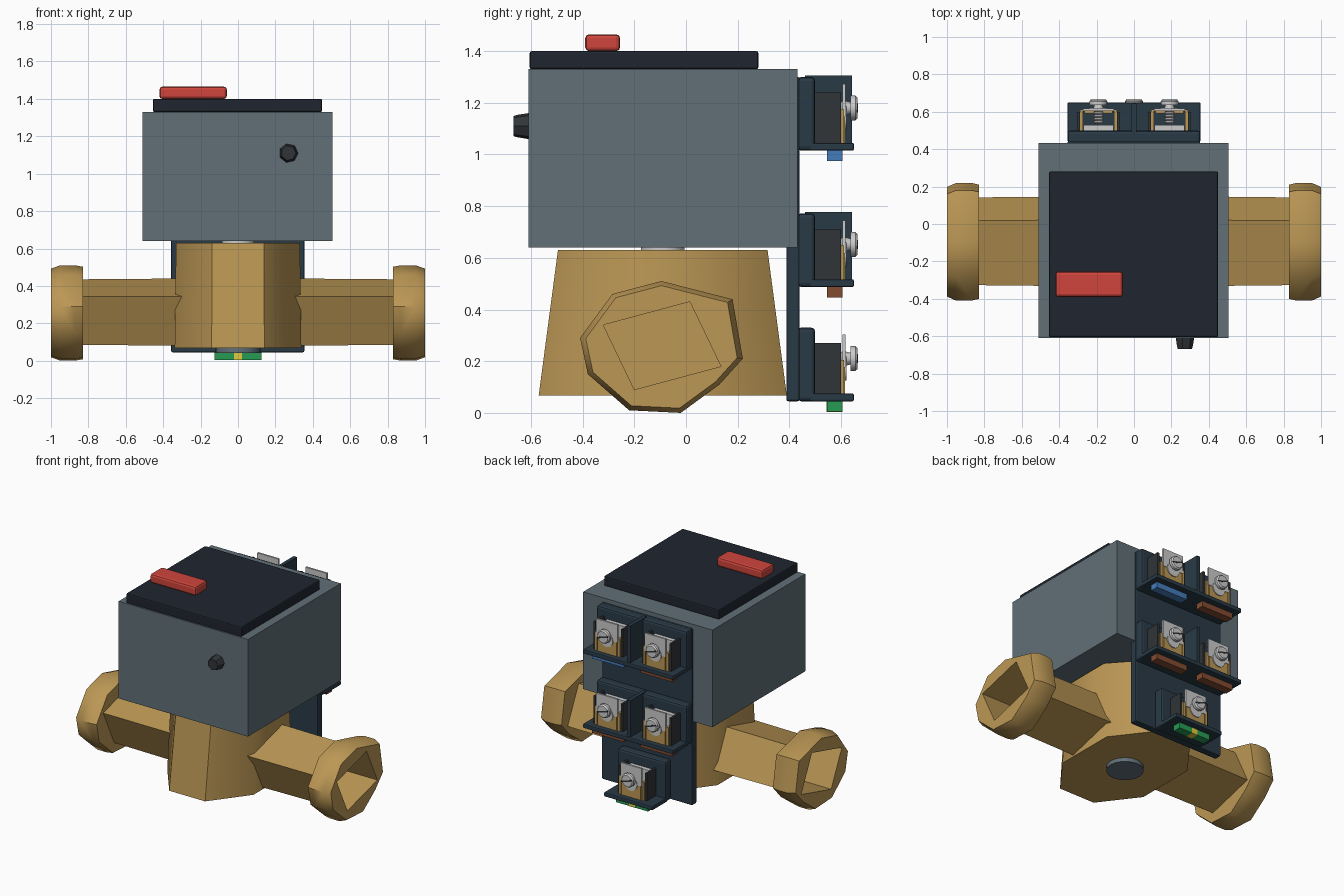
import bpy, bmesh, math
from mathutils import Matrix

if "Cube" in bpy.data.objects:
    bpy.data.objects.remove(bpy.data.objects["Cube"])

COLORS = {
    "brass": (0.50, 0.31, 0.09), "casing_grey": (0.12, 0.16, 0.185),
    "lid_black": (0.014, 0.018, 0.028), "navy": (0.022, 0.042, 0.062),
    "red": (0.62, 0.06, 0.045), "dark": (0.03, 0.035, 0.04),
    "silver": (0.62, 0.62, 0.60), "blue": (0.06, 0.20, 0.50),
    "brown": (0.22, 0.07, 0.03), "green": (0.02, 0.33, 0.09),
    "yellow": (0.75, 0.6, 0.05),
}
MATS = {}
for n, c in COLORS.items():
    MATS[n] = bpy.data.materials.new(n)
    MATS[n].diffuse_color = (*c, 1)


def finish(name, bm, mat, bevel=0, smooth=0):
    bmesh.ops.recalc_face_normals(bm, faces=bm.faces)
    if bevel:
        bmesh.ops.bevel(bm, geom=bm.edges[:], offset=bevel, segments=2,
                        profile=0.5, affect='EDGES')
    me = bpy.data.meshes.new(name)
    bm.to_mesh(me)
    bm.free()
    ob = bpy.data.objects.new(name, me)
    bpy.context.collection.objects.link(ob)
    me.materials.append(MATS[mat])
    if smooth:
        bpy.ops.object.select_all(action='DESELECT')
        ob.select_set(True)
        bpy.context.view_layer.objects.active = ob
        bpy.ops.object.shade_smooth_by_angle(angle=math.radians(smooth))
    return ob


def box(name, mat, x, y, z, bevel=0):
    """Box from (min, max) ranges."""
    bm = bmesh.new()
    m = Matrix.Translation([sum(r) / 2 for r in (x, y, z)])
    m = m @ Matrix.Diagonal((x[1] - x[0], y[1] - y[0], z[1] - z[0], 1))
    bmesh.ops.create_cube(bm, size=1, matrix=m)
    return finish(name, bm, mat, bevel)


def loft(name, mat, rings, smooth=0):
    """Closed solid through rings of equal point count."""
    bm = bmesh.new()
    vs = [[bm.verts.new(p) for p in r] for r in rings]
    n = len(vs[0])
    for a, b in zip(vs, vs[1:]):
        for i in range(n):
            j = (i + 1) % n
            bm.faces.new((a[i], a[j], b[j], b[i]))
    bm.faces.new(vs[0])
    bm.faces.new(vs[-1])
    return finish(name, bm, mat, 0, smooth)


def cyl_y(name, mat, x, z, prof, n=16):
    """Turned part along y, prof = [(y, radius), ...]."""
    rings = [[(x + r * math.cos(2 * math.pi * i / n), y,
               z + r * math.sin(2 * math.pi * i / n)) for i in range(n)]
             for y, r in prof]
    return loft(name, mat, rings, 40)


def disc_z(name, mat, r, z0, z1, n=20):
    return loft(name, mat, [[(r * math.cos(2 * math.pi * i / n),
                              -0.09 + r * math.sin(2 * math.pi * i / n), z)
                             for i in range(n)] for z in (z0, z1)], 40)


# actuator casing, lid, lever and knob
box("casing", "casing_grey", (-0.51, 0.505), (-0.61, 0.432), (0.64, 1.33))
box("lid", "lid_black", (-0.455, 0.45), (-0.605, 0.28), (1.33, 1.40), 0.008)
box("lever", "red", (-0.42, -0.06), (-0.39, -0.255), (1.40, 1.465), 0.015)
cyl_y("knob", "dark", 0.27, 1.11, [(-0.60, 0.053), (-0.65, 0.045), (-0.668, 0.04)], 7)

# valve body, stem and base plug
SECTION = [(0.36, -0.22), (0.36, 0.22), (0.15, 0.48), (-0.15, 0.48),
           (-0.36, 0.22), (-0.36, -0.22), (-0.15, -0.48), (0.15, -0.48)]
loft("valve_body", "brass",
     [[(x * sx, y * sy - 0.09, z) for x, y in SECTION]
      for sx, sy, z in ((0.94, 1, 0.068), (0.92, 0.845, 0.63))], 50)
disc_z("stem", "silver", 0.085, 0.60, 0.66)
disc_z("base_plug", "casing_grey", 0.12, 0.04, 0.10)

# pipes and end nuts: shared four-sided bore, mirrored to both sides
CY, CZ = -0.095, 0.26
BORE = [(-0.32, 0.34), (0.015, 0.43), (0.135, 0.18), (-0.20, 0.09)]
NUT = [(-0.41, 0.29), (-0.285, 0.46), (-0.095, 0.51), (0.18, 0.44),
       (0.22, 0.21), (0.13, 0.11), (-0.02, 0.0), (-0.22, 0.01), (-0.38, 0.15)]


def along_x(outline, x, s):
    return [(x, CY + (y - CY) * s, CZ + (z - CZ) * s) for y, z in outline]


cutter = loft("bore_cutter", "brass", [along_x(BORE, 0.45, 1), along_x(BORE, 1.1, 1)])
cutter.hide_render = True
pipe = loft("pipe", "brass", [along_x(BORE, 0.22, 1.06), along_x(BORE, 0.86, 1.03)], 30)
nut = loft("end_nut", "brass", [along_x(NUT, 0.83, 0.97), along_x(NUT, 0.87, 1.0),
                                along_x(NUT, 0.95, 1.0), along_x(NUT, 1.0, 0.93)], 45)
for ob in (pipe, nut):
    b = ob.modifiers.new("bore", 'BOOLEAN')
    b.operation, b.object, b.solver = 'DIFFERENCE', cutter, 'EXACT'
    ob.modifiers.new("both_sides", 'MIRROR')
    bpy.context.view_layer.objects.active = ob
    for m in ("bore", "both_sides"):
        bpy.ops.object.modifier_apply(modifier=m)
bpy.data.objects.remove(cutter)


# terminal strip on the back
def terminal(x, z, tags):
    """Screw clamp standing on a shelf whose top is z, with a tag below."""
    for s in (-1, 1):
        a, b, c = sorted((x + s * 0.082, x + s * 0.10))[:2] + [0]
        box("clamp_side", "brass", (a, b), (0.49, 0.612), (z, z + 0.13))
        a, b = sorted((x + s * 0.10, x + s * 0.115))
        box("clamp_cheek", "dark", (a, b), (0.49, 0.60), (z, z + 0.195))
    box("clamp_front", "brass", (x - 0.075, x + 0.075), (0.59, 0.615), (z, z + 0.12))
    box("clamp_block", "silver", (x - 0.08, x + 0.08), (0.50, 0.53), (z, z + 0.18))
    box("pressure_plate", "silver", (x - 0.083, x + 0.083), (0.605, 0.618),
        (z + 0.10, z + 0.228))
    zs = z + 0.135
    # threaded shank
    thread = []
    for i in range(5):
        y = 0.535 + i * 0.016
        thread += [(y, 0.02), (y + 0.008, 0.03)]
    cyl_y("screw_shank", "silver", x, zs, thread + [(0.64, 0.022)], 12)
    cyl_y("screw_washer", "silver", x, zs - 0.035, [(0.612, 0.05), (0.622, 0.05)])
    cyl_y("screw_head", "silver", x, zs, [(0.636, 0.048), (0.655, 0.048), (0.664, 0.04)])
    slot = box("screw_slot", "dark", (-0.042, 0.042), (0.656, 0.6655), (-0.005, 0.005))
    slot.matrix_world = Matrix.Translation((x, 0, zs)) @ Matrix.Rotation(0.3, 4, 'Y')
    # coloured tag
    for i, (col, w) in enumerate(tags):
        box("tag_" + col, col, (x - w, x + w), (0.545 - i * 0.001, 0.605 + i * 0.001),
            (z - 0.07 - i * 0.001, z - 0.02))


box("back_plate", "navy", (-0.357, 0.355), (0.388, 0.44), (0.045, 1.30), 0.008)
ROWS = [
    (1.045, 0.355, {0.19: [("blue", 0.125)], -0.19: [("brown", 0.125)]}),
    (0.517, 0.355, {0.19: [("brown", 0.125)], -0.19: [("brown", 0.125)]}),
    (0.075, 0.19, {0.0: [("green", 0.125), ("yellow", 0.022)]}),
]
for z, w, cells in ROWS:
    box("terminal_base", "navy", (-w, w), (0.43, 0.50), (z - 0.03, z + 0.255), 0.015)
    box("terminal_shelf", "navy", (-w, w), (0.48, 0.65), (z - 0.03, z), 0.006)
    if len(cells) == 2:
        box("terminal_divider", "navy", (-0.013, 0.013), (0.46, 0.643), (z - 0.01, z + 0.26))
    for x, tags in cells.items():
        terminal(x, z, tags)

for m in bpy.data.materials:
    if m.users and not m.is_grease_pencil:
        m.use_nodes = True
        m.node_tree.nodes["Principled BSDF"].inputs["Base Color"].default_value = m.diffuse_color
